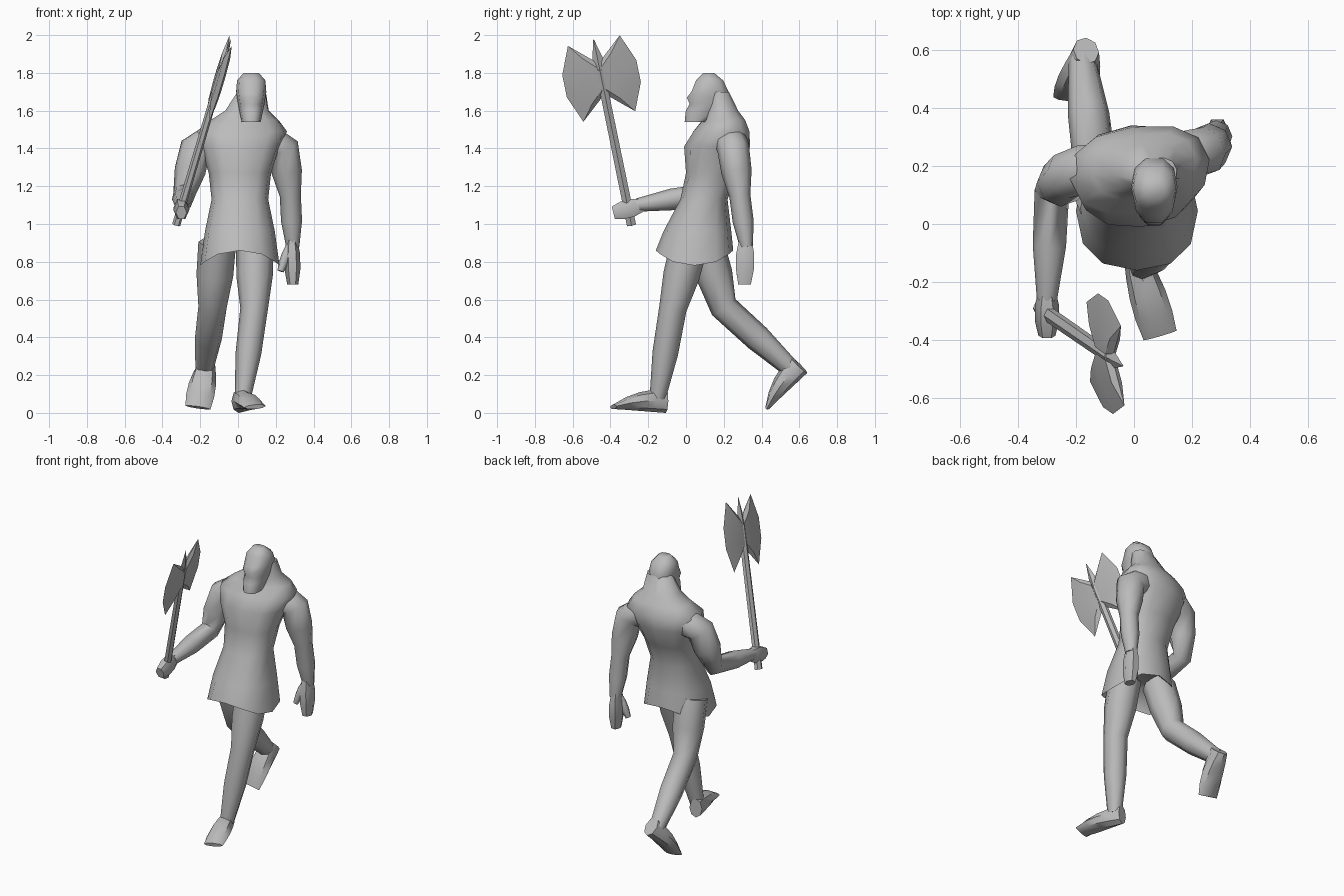
import bpy, bmesh, math
from mathutils import Vector

default_cube = bpy.data.objects.get("Cube")
if default_cube:
    bpy.data.objects.remove(default_cube, do_unlink=True)

# Single clay-grey material
clay_grey = bpy.data.materials.new("clay_grey")
clay_grey.use_nodes = True
colour = (0.5, 0.5, 0.5, 1)
clay_grey.diffuse_color = colour
clay_grey.node_tree.nodes["Principled BSDF"].inputs["Base Color"].default_value = colour


def finish(name, bm, angle):
    """Turn a bmesh into a shaded, coloured object."""
    bmesh.ops.recalc_face_normals(bm, faces=bm.faces)
    mesh = bpy.data.meshes.new(name)
    bm.to_mesh(mesh)
    bm.free()
    mesh.materials.append(clay_grey)
    part = bpy.data.objects.new(name, mesh)
    bpy.context.collection.objects.link(part)
    bpy.ops.object.select_all(action='DESELECT')
    part.select_set(True)
    bpy.context.view_layer.objects.active = part
    bpy.ops.object.shade_smooth_by_angle(angle=math.radians(angle))


def bridge(bm, first, second):
    """Join two closed loops of vertices with quads."""
    for i in range(len(first)):
        bm.faces.new((first[i - 1], first[i], second[i], second[i - 1]))


def skin(name, rings, angle=60):
    """Cover a stack of rings and cap both ends."""
    bm = bmesh.new()
    loops = [[bm.verts.new(point) for point in ring] for ring in rings]
    for lower, upper in zip(loops, loops[1:]):
        bridge(bm, lower, upper)
    bm.faces.new(loops[0])
    bm.faces.new(loops[-1])
    finish(name, bm, angle)


def directions(sides):
    """Angles spaced evenly around a circle."""
    return [math.tau * i / sides for i in range(sides)]


def sweep(name, points, widths, depths, sides=8, angle=60):
    """Sweep an ellipse along a path, its width kept along x."""
    rings = []
    last = len(points) - 1
    for i, (point, width, depth) in enumerate(zip(points, widths, depths)):
        along = (points[min(i + 1, last)] - points[max(i - 1, 0)]).normalized()
        across = (Vector((1, 0, 0)) - along * along.x).normalized()
        up = along.cross(across)
        rings.append([point + across * width * math.cos(a) + up * depth * math.sin(a)
                      for a in directions(sides)])
    skin(name, rings, angle)


def limb(name, joints, radii, muscle=0.01):
    """Rounded tube through its joints, swelling between them."""
    joints = [Vector(joint) for joint in joints]
    points, sizes = [joints[0]], [radii[0]]
    for i in range(1, len(joints)):
        points += [joints[i - 1].lerp(joints[i], 0.5), joints[i]]
        sizes += [(radii[i - 1] + radii[i]) / 2 + muscle, radii[i]]
    sweep(name, points, sizes, sizes)


def lump(name, start, end, width, depth):
    """Short tapered form for hands and thumbs."""
    start, end = Vector(start), Vector(end)
    points = [start.lerp(end, i / 3) for i in range(4)]
    taper = (0.7, 1, 1, 0.7)
    sweep(name, points, [width * k for k in taper], [depth * k for k in taper], sides=6)


def foot(name, heel, toe, width):
    """Wedge rising from a flat sole, broad at the ball and low at the toe."""
    heel, toe = Vector(heel), Vector(toe)
    up = (toe - heel).cross(Vector((1, 0, 0))).normalized()
    steps = [i / 4 for i in range(5)]
    depths = [0.05 * (1 - t * t) + 0.012 for t in steps]
    points = [heel.lerp(toe, t) + up * d for t, d in zip(steps, depths)]
    widths = [width * (0.6 + 0.4 * math.sin(2.3 * t)) for t in steps]
    sweep(name, points, widths, depths, angle=40)


def soften(value):
    """Square off an ellipse slightly."""
    return math.copysign(abs(value) ** 0.85, value)


def level_ring(centre_x, z, front, back, half_width, turn=0, sides=12):
    """Horizontal rounded ring between a front and a back position."""
    ring = []
    for a in directions(sides):
        x = half_width * soften(math.cos(a))
        y = (back - front) / 2 * soften(math.sin(a))
        ring.append(Vector((centre_x + x - y * turn, (front + back) / 2 + y + x * turn, z)))
    return ring


# Tunic, shoulders and neck: height, front, back, half width
TORSO = ((.82, -.16, .25, .21), (.96, -.12, .24, .185), (1.13, -.03, .22, .15),
         (1.27, 0, .27, .165), (1.41, -.01, .34, .21), (1.49, .04, .335, .24),
         (1.55, .09, .31, .18), (1.6, .1, .275, .115), (1.7, .12, .225, .075))
# The chest turns with height and the neck leans to the left
torso = [level_ring(.01 + max(0, row[0] - 1.45) * .25, *row,
                    turn=max(0, row[0] - 1.1) * .35) for row in TORSO]
# Hem dips at the sides and is hollow underneath
for point, a in zip(torso[0], directions(12)):
    point.z -= .04 * math.cos(2 * a)
torso.insert(0, [point * .7 + Vector((0, 0, .33)) for point in torso[0]])
skin("torso_tunic", torso)

# Head with nose ridge, lips and jutting beard
HEAD = ((1.54, -.01, .12, .05), (1.6, -.005, .19, .063), (1.635, .015, .22, .07),
        (1.67, 0, .23, .075), (1.7, .025, .23, .08), (1.76, .05, .2, .075),
        (1.8, .09, .15, .04))
skin("bearded_head", [level_ring(.07, *row, sides=10) for row in HEAD])

# Left arm hanging from a rounded shoulder
limb("left_arm", ((.12, .23, 1.46), (.24, .25, 1.4), (.277, .285, 1.15), (.29, .32, .88)),
     (.07, .085, .056, .035))
lump("left_hand", (.285, .315, .92), (.29, .31, .68), .042, .055)
lump("left_thumb", (.275, .3, .89), (.225, .28, .75), .025, .025)

# Right arm bent forward
limb("right_arm", ((-.1, .21, 1.46), (-.225, .17, 1.4), (-.283, .11, 1.16), (-.3, -.26, 1.1)),
     (.07, .085, .06, .035))
lump("right_hand", (-.3, -.23, 1.1), (-.3, -.385, 1.06), .042, .055)

# Leading left leg and trailing right leg
limb("left_leg", ((.09, .02, .9), (.085, -.07, .55), (.025, -.15, .08)), (.1, .073, .043))
foot("left_foot", (.003, -.11, 0), (.09, -.385, .02), .066)
limb("right_leg", ((-.11, .1, .9), (-.135, .2, .56), (-.178, .56, .23)), (.1, .075, .048))
foot("right_foot", (-.165, .64, .21), (-.212, .44, .02), .075)


def axe_point(along, across, offset=0):
    """Place a point in the leaning plane of the axe."""
    y = -.447 - .2 * along + .98 * across
    z = 1.77 + .98 * along + .2 * across
    return Vector((.275 * z - .585 - .1 * (y + .447) + offset, y, z))


# Axe shaft and top spike
sweep("axe_handle", [axe_point(-.79, 0), axe_point(.05, 0)], (.022, .02), (.028, .026),
      sides=6, angle=30)
sweep("axe_spike", [axe_point(0, 0), axe_point(.1, 0), axe_point(.21, 0)],
      (.018, .012, .001), (.034, .03, .002), sides=4, angle=20)

# Twin blades with raised cheeks tapering to a thin rim
upper = [(.1, .02), (.205, .14), (.06, .2)]
outline = upper + [(-along, across) for along, across in reversed(upper)]
for name, side in (("axe_blade_rear", 1), ("axe_blade_front", -1)):
    bm = bmesh.new()
    rim = [bm.verts.new(axe_point(u, w * side)) for u, w in outline]
    for offset in (-.018, .018):
        cheek = [bm.verts.new(axe_point(u * .6, w * side * .55, offset)) for u, w in outline]
        bm.faces.new(cheek)
        bridge(bm, rim, cheek)
    finish(name, bm, 12)
